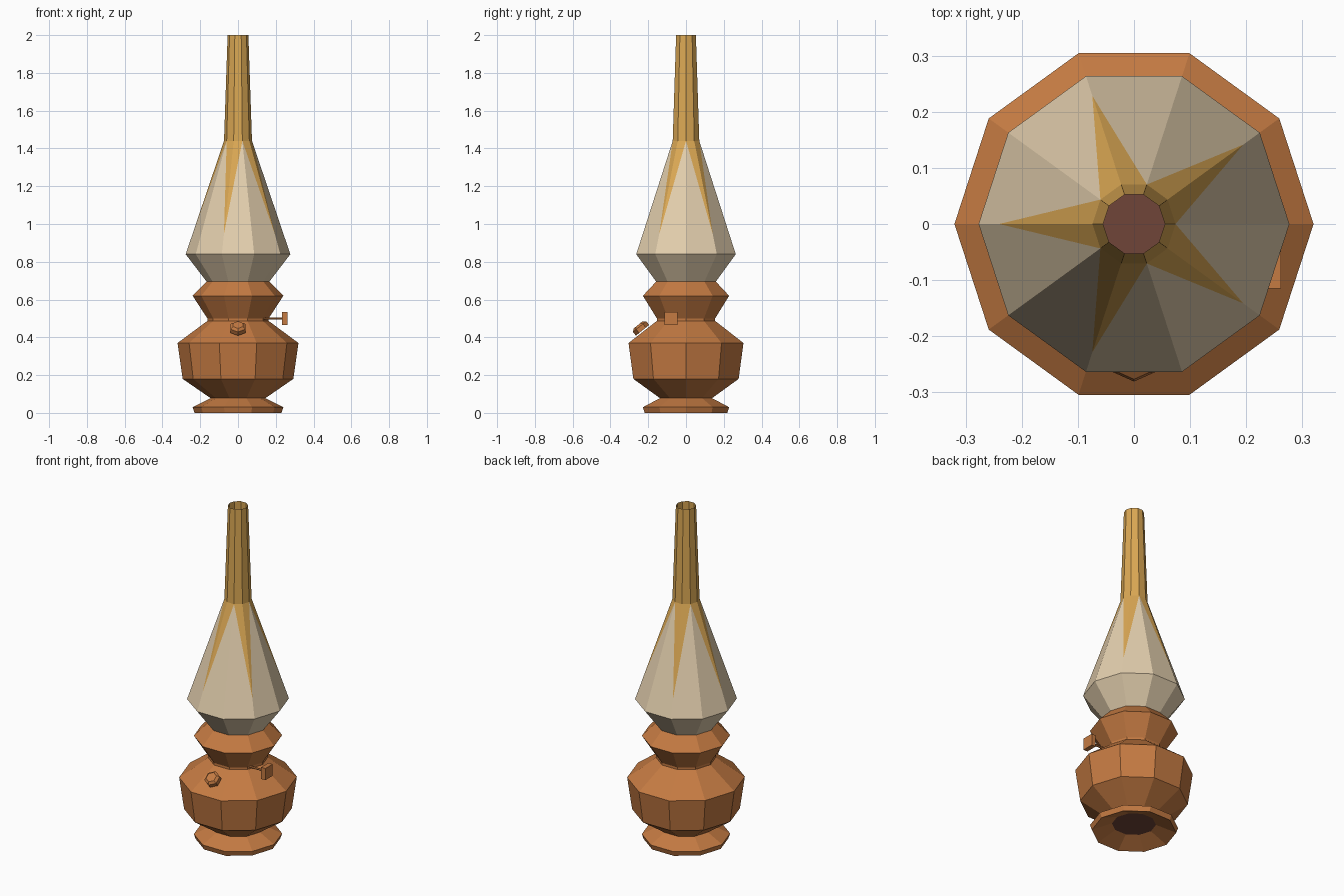
import bpy, bmesh, math
from mathutils import Matrix

if "Cube" in bpy.data.objects:
    bpy.data.objects.remove(bpy.data.objects["Cube"])

SIDES = 10


def material(name, srgb):
    m = bpy.data.materials.new(name)
    m.diffuse_color = [((c + 0.055) / 1.055) ** 2.4 for c in srgb] + [1]
    m.use_nodes = True
    m.node_tree.nodes["Principled BSDF"].inputs["Base Color"].default_value = m.diffuse_color
    return m


COPPER = material("copper brown", (0.77, 0.48, 0.26))
GLASS = material("cream glass", (0.89, 0.81, 0.68))
GOLD = material("amber gold", (0.86, 0.66, 0.33))
DARK = material("dark red brown", (0.44, 0.27, 0.22))


def finish(name, bm, mats):
    me = bpy.data.meshes.new(name)
    bm.to_mesh(me)
    bm.free()
    for m in mats:
        me.materials.append(m)
    ob = bpy.data.objects.new(name, me)
    bpy.context.collection.objects.link(ob)
    return ob


def ring(bm, r, z):
    return [bm.verts.new((r * math.cos(math.tau * i / SIDES),
                          r * math.sin(math.tau * i / SIDES), z)) for i in range(SIDES)]


def bridge(bm, a, b, mat=0):
    for i in range(SIDES):
        j = (i + 1) % SIDES
        bm.faces.new((a[i], a[j], b[j], b[i])).material_index = mat


# Turned base: foot, oil tank, burner collar, with a dark underside disc
bm = bmesh.new()
profile = [(0.12, 0.045), (0.23, 0), (0.24, 0.03), (0.145, 0.078), (0.293, 0.18),
           (0.32, 0.37), (0.162, 0.487), (0.162, 0.5), (0.24, 0.62), (0.166, 0.695)]
rings = [ring(bm, r, z) for r, z in profile]
for a, b in zip(rings, rings[1:]):
    bridge(bm, a, b)
bm.faces.new(rings[0]).material_index = 1
finish("lamp_base", bm, [COPPER, DARK])

# Glass shade with open gold chimney and gold points along every second edge
bm = bmesh.new()
low, wide = ring(bm, 0.166, 0.695), ring(bm, 0.277, 0.84)
neck, top = ring(bm, 0.074, 1.44), ring(bm, 0.055, 2.0)
bridge(bm, low, wide)
bridge(bm, neck, top, 1)
tips = {i: bm.verts.new(wide[i].co.lerp(neck[i].co, 0.18)) for i in range(1, SIDES, 2)}
for i in range(SIDES):
    j = (i + 1) % SIDES
    if i in tips:
        t = tips[i]
        bm.faces.new((t, neck[j], neck[i])).material_index = 1
        bm.faces.new((wide[i], wide[j], neck[j], t))
    else:
        t = tips[j]
        bm.faces.new((t, neck[j], neck[i])).material_index = 1
        bm.faces.new((wide[i], wide[j], t, neck[i]))
finish("glass_chimney", bm, [GLASS, GOLD])

# Hexagonal filler cap lying on the sloping shoulder
bm = bmesh.new()
tilt = Matrix.Translation((0, -0.238, 0.447)) @ Matrix.Rotation(math.radians(39), 4, 'X')
bmesh.ops.create_cone(bm, cap_ends=True, segments=6, radius1=0.045, radius2=0.045,
                      depth=0.025, matrix=tilt)
bmesh.ops.create_cone(bm, cap_ends=True, segments=6, radius1=0.045, radius2=0.03, depth=0.012,
                      matrix=tilt @ Matrix.Translation((0, 0, 0.0185)))
finish("filler_cap", bm, [COPPER])

# Wick adjuster: thin rod and square knob
bm = bmesh.new()
bmesh.ops.create_cone(bm, cap_ends=True, segments=6, radius1=0.006, radius2=0.006, depth=0.13,
                      matrix=Matrix.Translation((0.175, -0.08, 0.5)) @ Matrix.Rotation(math.pi / 2, 4, 'Y'))
finish("wick_rod", bm, [COPPER])
bm = bmesh.new()
bmesh.ops.create_cube(bm, size=1, matrix=Matrix.Translation((0.248, -0.08, 0.5))
                      @ Matrix.Diagonal((0.028, 0.07, 0.07, 1)))
finish("wick_knob", bm, [COPPER])
